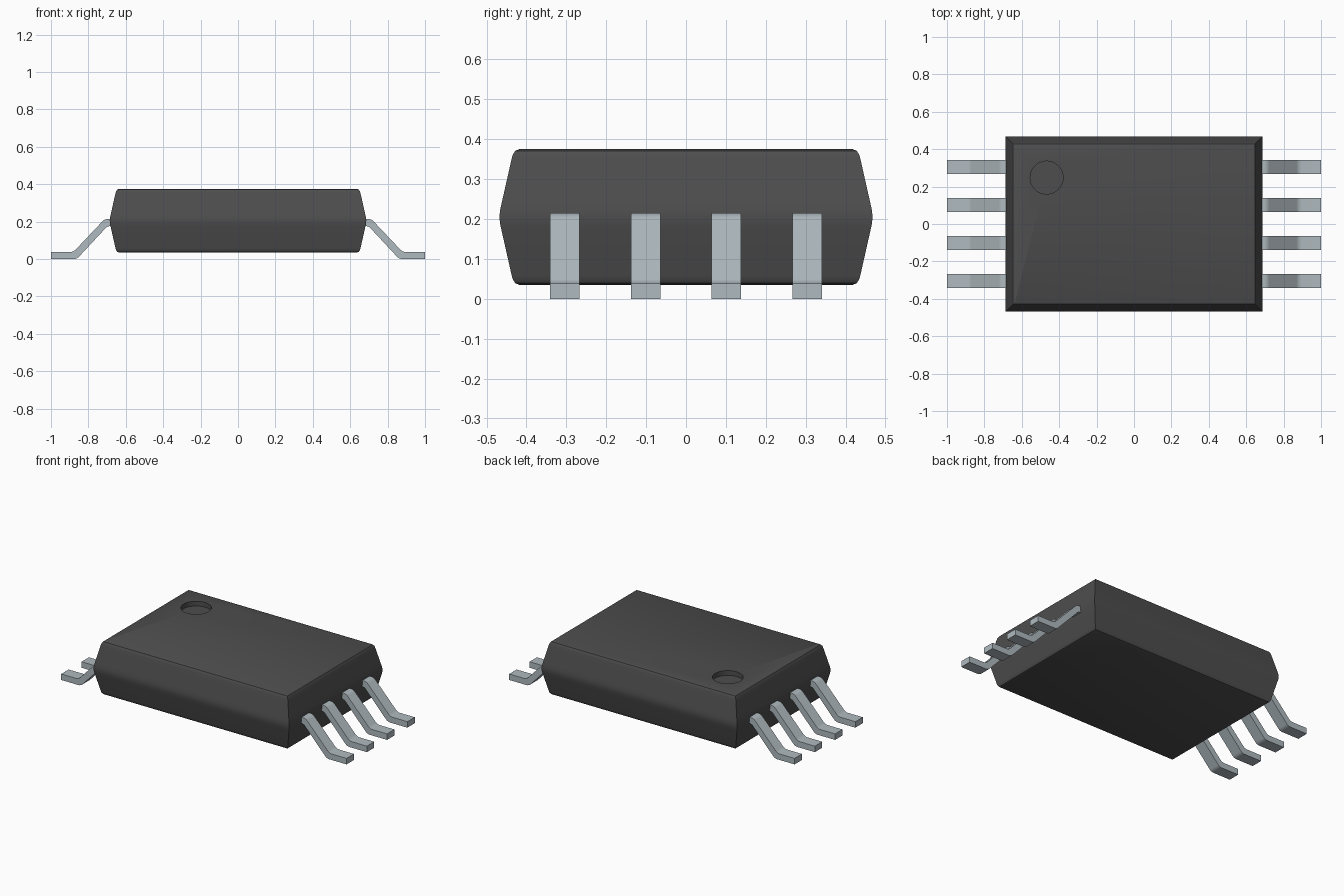
import bpy, bmesh, math

cube = bpy.data.objects.get("Cube")
if cube:
    bpy.data.objects.remove(cube, do_unlink=True)


def material(name, rgb):
    mat = bpy.data.materials.new(name)
    mat.use_nodes = True
    mat.diffuse_color = (*rgb, 1)
    bsdf = mat.node_tree.nodes["Principled BSDF"]
    bsdf.inputs["Base Color"].default_value = (*rgb, 1)
    bsdf.inputs["Roughness"].default_value = 0.6
    return mat


def finish(bm, name, mat, angle=30):
    bmesh.ops.recalc_face_normals(bm, faces=bm.faces)
    mesh = bpy.data.meshes.new(name)
    bm.to_mesh(mesh)
    bm.free()
    mesh.materials.append(mat)
    obj = bpy.data.objects.new(name, mesh)
    bpy.context.collection.objects.link(obj)
    smooth(obj, angle)
    return obj


def smooth(obj, angle):
    bpy.ops.object.select_all(action="DESELECT")
    obj.select_set(True)
    bpy.context.view_layer.objects.active = obj
    bpy.ops.object.shade_smooth_by_angle(angle=math.radians(angle))


charcoal = material("charcoal plastic", (0.075, 0.075, 0.075))
metal = material("tinned metal", (0.43, 0.49, 0.52))

# Moulded body: stacked rectangles, tapering above and below the parting line
HALF_X, HALF_Y, MID_Z, HALF_Z = 0.686, 0.468, 0.205, 0.17
half_profile = [(0.0, 0.0), (0.002, 0.018), (0.006, 0.036), (0.031, 0.147),
                (0.034, 0.157), (0.04, 0.166), (0.05, HALF_Z)]
profile = [(i, -h) for i, h in reversed(half_profile[1:])] + half_profile
bm = bmesh.new()
rings = []
for inset, h in profile:
    x, y = HALF_X - inset, HALF_Y - inset
    rings.append([bm.verts.new((sx * x, sy * y, MID_Z + h))
                  for sx, sy in ((-1, -1), (1, -1), (1, 1), (-1, 1))])
for low, high in zip(rings, rings[1:]):
    for i in range(4):
        j = (i + 1) % 4
        bm.faces.new((low[i], low[j], high[j], high[i]))
bm.faces.new(rings[0])
bm.faces.new(rings[-1])
body = finish(bm, "body", charcoal)

# Round orientation dimple cut into the top
DEPTH = 0.03
bpy.ops.mesh.primitive_cylinder_add(vertices=48, radius=0.088, depth=2 * DEPTH,
                                    location=(-0.467, 0.248, MID_Z + HALF_Z))
cutter = bpy.context.object
cutter.name = "dimple_cutter"
cutter.hide_render = True
cutter.data.materials.append(charcoal)
cut = body.modifiers.new("dimple", "BOOLEAN")
cut.operation = "DIFFERENCE"
cut.solver = "EXACT"
cut.object = cutter
bpy.context.view_layer.objects.active = body
bpy.ops.object.modifier_apply(modifier=cut.name)
bpy.data.objects.remove(cutter, do_unlink=True)
smooth(body, 30)

# Gull-wing leads: side profile extruded across y, with rounded bends
LEAD_WIDTH, PITCH = 0.074, 0.203
lead_profile = [(0.66, 0.215), (0.712, 0.215), (0.88, 0.038), (1.0, 0.038),
                (1.0, 0.0), (0.862, 0.0), (0.697, 0.177), (0.66, 0.177)]
BENDS = (1, 2, 5, 6)


def lead(name, side, y):
    bm = bmesh.new()
    near, far = [[bm.verts.new((side * x, y + s * LEAD_WIDTH / 2, z))
                  for x, z in lead_profile] for s in (-1, 1)]
    bm.faces.new(near)
    bm.faces.new(far)
    for i in range(len(near)):
        j = (i + 1) % len(near)
        bm.faces.new((near[i], near[j], far[j], far[i]))
    bends = [bm.edges.get((near[i], far[i])) for i in BENDS]
    bmesh.ops.bevel(bm, geom=bends, offset=0.016, segments=4,
                    profile=0.5, affect="EDGES")
    finish(bm, name, metal)


for side, label in ((-1, "right"), (1, "left")):
    for n in range(4):
        lead(f"lead_{label}_{n + 1}", side, (n - 1.5) * PITCH)
